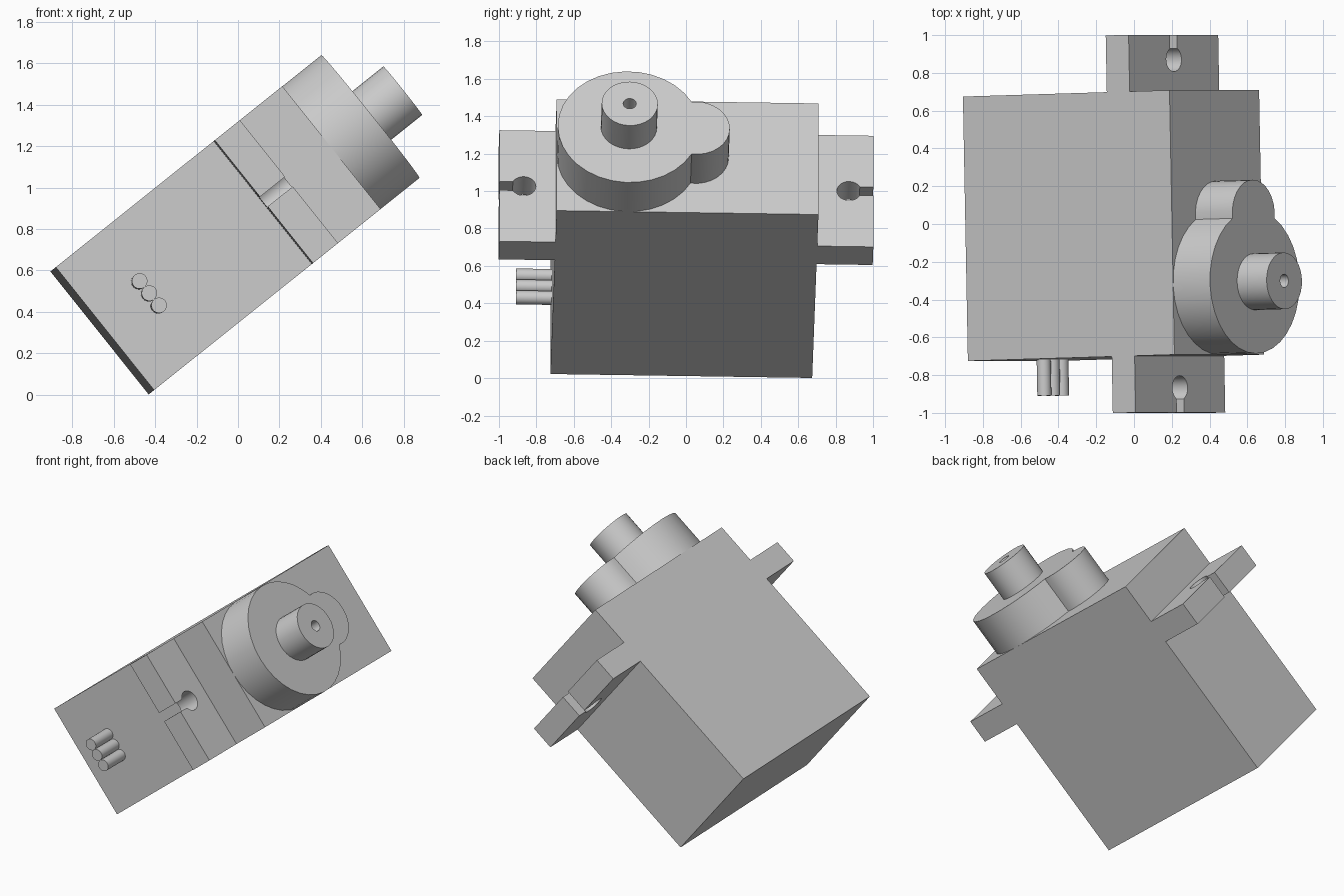
import bpy, bmesh
from math import sin, cos, pi, asin, sqrt, atan2, radians
from mathutils import Matrix, Vector

cube = bpy.data.objects.get("Cube")
if cube:
    bpy.data.objects.remove(cube, do_unlink=True)

grey = bpy.data.materials.new("light_grey_plastic")
grey.use_nodes = True
grey.diffuse_color = (0.6, 0.6, 0.6, 1)
grey.node_tree.nodes["Principled BSDF"].inputs["Base Color"].default_value = (0.6, 0.6, 0.6, 1)

# The motor is built upright about its base centre, then leaned over
axis = Vector((0.781, 0.024, 0.624)).normalized()
up = Vector((-0.624, 0, 0.781)).normalized()
long = up.cross(axis).normalized()
origin = Vector((-0.405, -0.725, 0.022)) + up * 0.38 + long * 0.7
frame = Matrix((-up, long, axis)).transposed().to_4x4()
frame.translation = origin


def finish(name, bm, smooth=True):
    bmesh.ops.recalc_face_normals(bm, faces=bm.faces)
    mesh = bpy.data.meshes.new(name)
    bm.to_mesh(mesh)
    bm.free()
    mesh.materials.append(grey)
    obj = bpy.data.objects.new(name, mesh)
    bpy.context.collection.objects.link(obj)
    obj.matrix_world = frame
    if smooth:
        bpy.ops.object.select_all(action='DESELECT')
        obj.select_set(True)
        bpy.context.view_layer.objects.active = obj
        bpy.ops.object.shade_smooth_by_angle(angle=radians(35))
    return obj


def arc(cy, r, start, end, steps):
    return [(r * cos(start + (end - start) * i / steps),
             cy + r * sin(start + (end - start) * i / steps)) for i in range(steps + 1)]


def prism(name, outline, z0, z1, smooth=True):
    bm = bmesh.new()
    face = bm.faces.new([bm.verts.new((x, y, z0)) for x, y in outline])
    grown = bmesh.ops.extrude_face_region(bm, geom=[face], use_keep_orig=True)
    moved = [g for g in grown["geom"] if isinstance(g, bmesh.types.BMVert)]
    bmesh.ops.translate(bm, verts=moved, vec=(0, 0, z1 - z0))
    return finish(name, bm, smooth)


# Case
W, L, H = 0.38, 0.70, 1.40
prism("motor_case", [(-W, -L), (W, -L), (W, L), (-W, L)], 0, H, False)

# Mounting tabs with keyhole slots
hole_y, hole_r, slot = 0.87, 0.065, 0.03
a = asin(slot / hole_r)
keyhole = arc(hole_y, hole_r, pi / 2 - a, a - 1.5 * pi, 20)
tab = [(-W, L), (W, L), (W, 1), (slot, 1)] + keyhole + [(-slot, 1), (-W, 1)]
for name, side in (("front_mounting_tab", -1), ("back_mounting_tab", 1)):
    prism(name, [(x, side * y) for x, y in tab], 0.975, 1.13)

# Gear housing: large disc joined to a small one
big_y, big_r, small_y, small_r = -0.32, 0.38, 0.04, 0.18
d = small_y - big_y
meet = (d * d + big_r ** 2 - small_r ** 2) / (2 * d)
half = sqrt(big_r ** 2 - meet ** 2)
big_a = atan2(meet, half)
small_a = atan2(meet - d, half)
housing = arc(big_y, big_r, pi - big_a, 2 * pi + big_a, 28)
housing += arc(small_y, small_r, small_a, pi - small_a, 16)[1:-1]
prism("gear_housing", housing, H, 1.65)

# Hollow output shaft
bm = bmesh.new()
profile = [(0.15, 1.65), (0.15, 1.85), (0.035, 1.85), (0.035, 1.66), (0, 1.66)]
pts = [bm.verts.new((r, big_y, z)) for r, z in profile]
edges = [bm.edges.new(pair) for pair in zip(pts, pts[1:])]
bmesh.ops.spin(bm, geom=pts + edges, cent=(0, big_y, 0), axis=(0, 0, 1),
               angle=2 * pi, steps=32)
bmesh.ops.remove_doubles(bm, verts=bm.verts, dist=0.0005)
finish("output_shaft", bm)

# Cable stubs
for i, name in enumerate(("upper_wire", "middle_wire", "lower_wire")):
    bm = bmesh.new()
    place = Matrix.Translation(((i - 1) * 0.075, -0.79, 0.27)) @ Matrix.Rotation(pi / 2, 4, 'X')
    bmesh.ops.create_cone(bm, cap_ends=True, segments=24, radius1=0.0375,
                          radius2=0.0375, depth=0.2, matrix=place)
    finish(name, bm)
